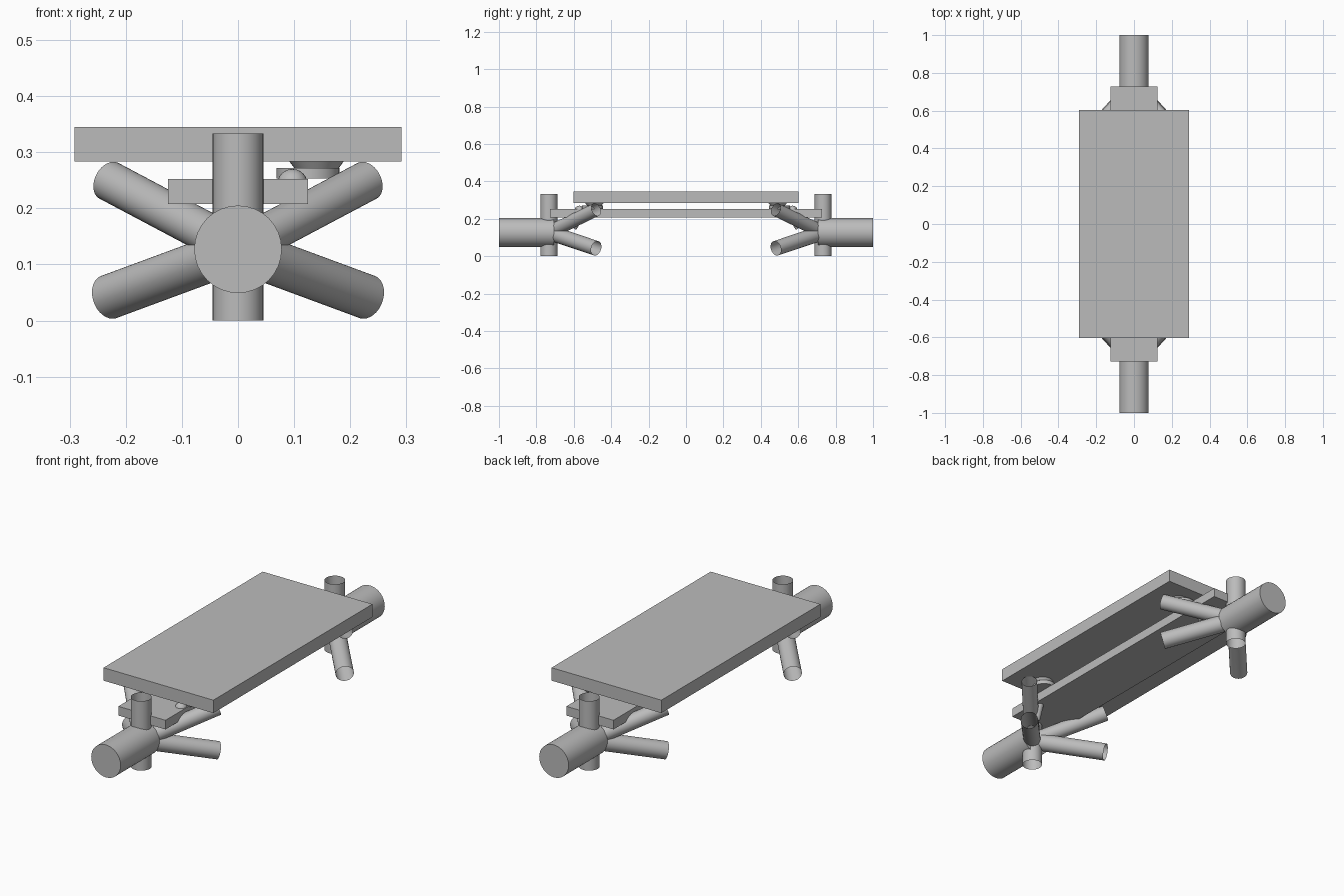
import bpy
import math
from mathutils import Vector

cube = bpy.data.objects.get("Cube")
if cube:
    bpy.data.objects.remove(cube, do_unlink=True)

grey = bpy.data.materials.new("plain_grey")
grey.use_nodes = True
grey.diffuse_color = (0.5, 0.5, 0.5, 1)
grey.node_tree.nodes["Principled BSDF"].inputs["Base Color"].default_value = (0.5, 0.5, 0.5, 1)


def finish(name, smooth=True):
    ob = bpy.context.object
    ob.name = name
    ob.data.materials.append(grey)
    if smooth:
        bpy.ops.object.shade_smooth_by_angle(angle=math.radians(35))
    return ob


def slab(name, width, length, bottom, top):
    bpy.ops.mesh.primitive_cube_add(size=1, location=(0, 0, (bottom + top) / 2))
    bpy.context.object.scale = (width, length, top - bottom)
    bpy.ops.object.transform_apply(location=False, rotation=False)
    finish(name, smooth=False)


def tube(name, start, end, r1, r2=None, capped=False):
    a, b = Vector(start), Vector(end)
    axis = b - a
    bpy.ops.mesh.primitive_cone_add(
        vertices=32, radius1=r1, radius2=r2 or r1, depth=axis.length,
        end_fill_type='NGON' if capped else 'NOTHING',
        location=(a + b) / 2, rotation=axis.to_track_quat('Z', 'Y').to_euler())
    finish(name)


# Deck and the narrow beam beneath it
slab("deck", 0.582, 1.205, 0.283, 0.345)
slab("beam", 0.25, 1.455, 0.208, 0.252)

# Each end: axle, upright tube and four splayed braces
HUB_Y, HUB_Z = 0.733, 0.127
for end, s in (("front", -1), ("back", 1)):
    tube(end + "_axle", (0, s * 0.705, HUB_Z), (0, s, HUB_Z), 0.078, capped=True)
    tube(end + "_upright", (0, s * HUB_Y, 0), (0, s * HUB_Y, 0.333), 0.045)
    for side, m in (("left", 1), ("right", -1)):
        hub = (0, s * HUB_Y, HUB_Z)
        tube(f"{end}_{side}_upper_brace", hub, (m * 0.23, s * 0.48, 0.249), 0.036)
        tube(f"{end}_{side}_lower_brace", hub, (m * 0.23, s * 0.48, 0.042), 0.040)

    # Small linkage between brace, beam and deck on the left side
    tube(end + "_link_pin", (0.085, s * 0.60, 0.15), (0.10, s * 0.54, 0.25), 0.016, capped=True)
    tube(end + "_link_disc", (0.125, s * 0.50, 0.253), (0.125, s * 0.50, 0.272), 0.056, capped=True)
    tube(end + "_link_collar", (0.14, s * 0.49, 0.272), (0.14, s * 0.49, 0.283), 0.040, 0.048, capped=True)
    bpy.ops.mesh.primitive_uv_sphere_add(segments=24, ring_count=12, radius=0.027,
                                         location=(0.097, s * 0.57, 0.243))
    finish(end + "_link_knob")
